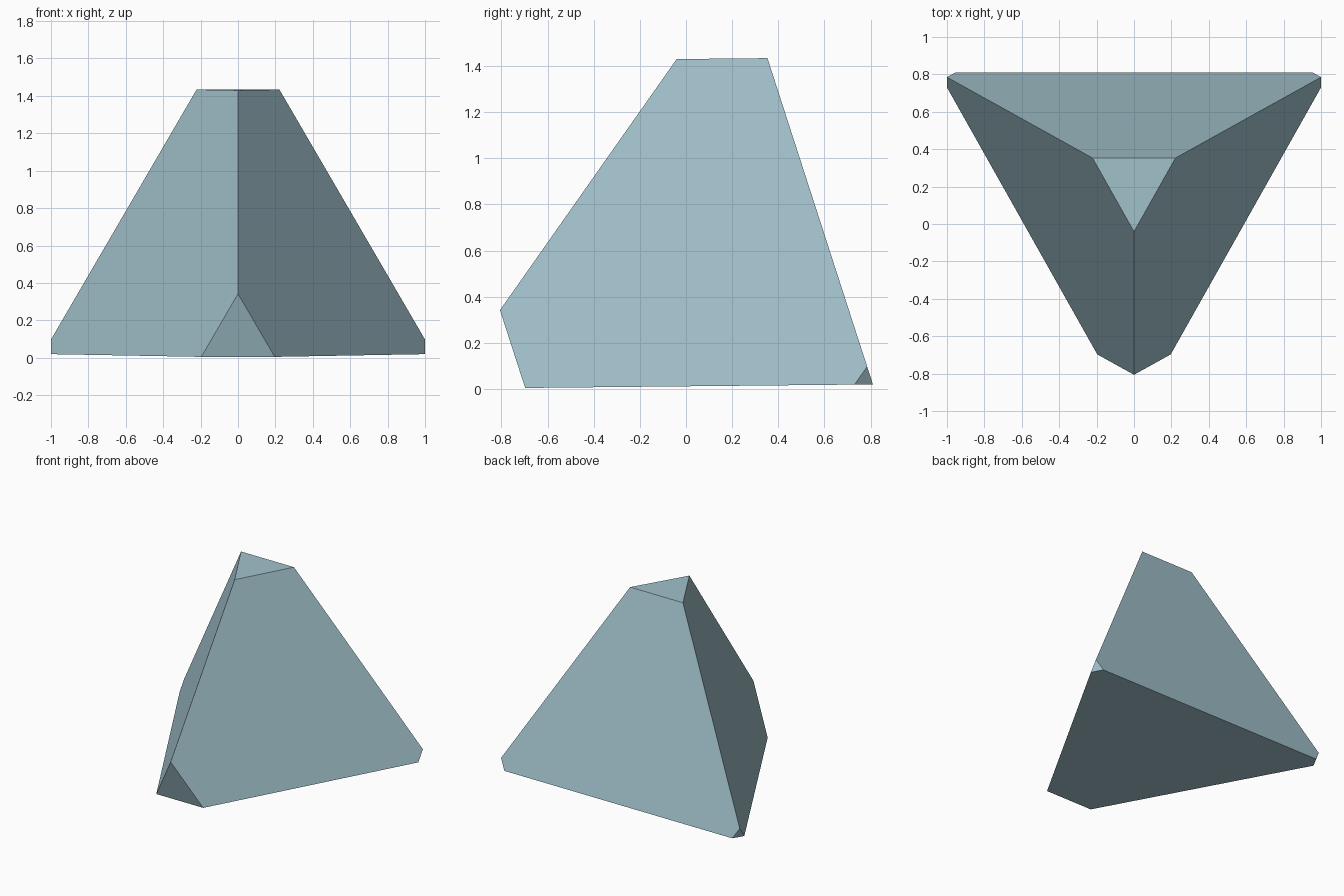
import bpy
import bmesh
from mathutils import Vector

# Remove the default cube only
cube = bpy.data.objects.get("Cube")
if cube:
    bpy.data.objects.remove(cube, do_unlink=True)

# One flat colour
mat = bpy.data.materials.new("pale_blue")
mat.use_nodes = True
colour = (0.36, 0.54, 0.6, 1)
mat.diffuse_color = colour
bsdf = next(n for n in mat.node_tree.nodes if n.type == "BSDF_PRINCIPLED")
bsdf.inputs["Base Color"].default_value = colour

# Full tetrahedron corners, each with the share of its edges cut away
corners = {
    "apex": (Vector((0, 0.23, 1.814)), 0.212),
    "front": (Vector((0, -1.046, 0.001)), 0.188),
    "left": (Vector((1.045, 0.81, 0.02)), 0.043),
    "right": (Vector((-1.045, 0.81, 0.02)), 0.043),
}

bm = bmesh.new()

# Cut points along every edge, near each corner
cut = {}
for a, (pos, share) in corners.items():
    for b in corners:
        if a != b:
            cut[a, b] = bm.verts.new(pos.lerp(corners[b][0], share))

# Per corner: a small triangular cap and the large hexagon opposite it
for name in corners:
    i, j, k = [c for c in corners if c != name]
    bm.faces.new([cut[name, i], cut[name, j], cut[name, k]])
    bm.faces.new([cut[i, j], cut[j, i], cut[j, k],
                  cut[k, j], cut[k, i], cut[i, k]])

bmesh.ops.recalc_face_normals(bm, faces=bm.faces)
mesh = bpy.data.meshes.new("truncated_tetrahedron")
bm.to_mesh(mesh)
bm.free()
mesh.materials.append(mat)
body = bpy.data.objects.new("truncated_tetrahedron", mesh)
bpy.context.collection.objects.link(body)
